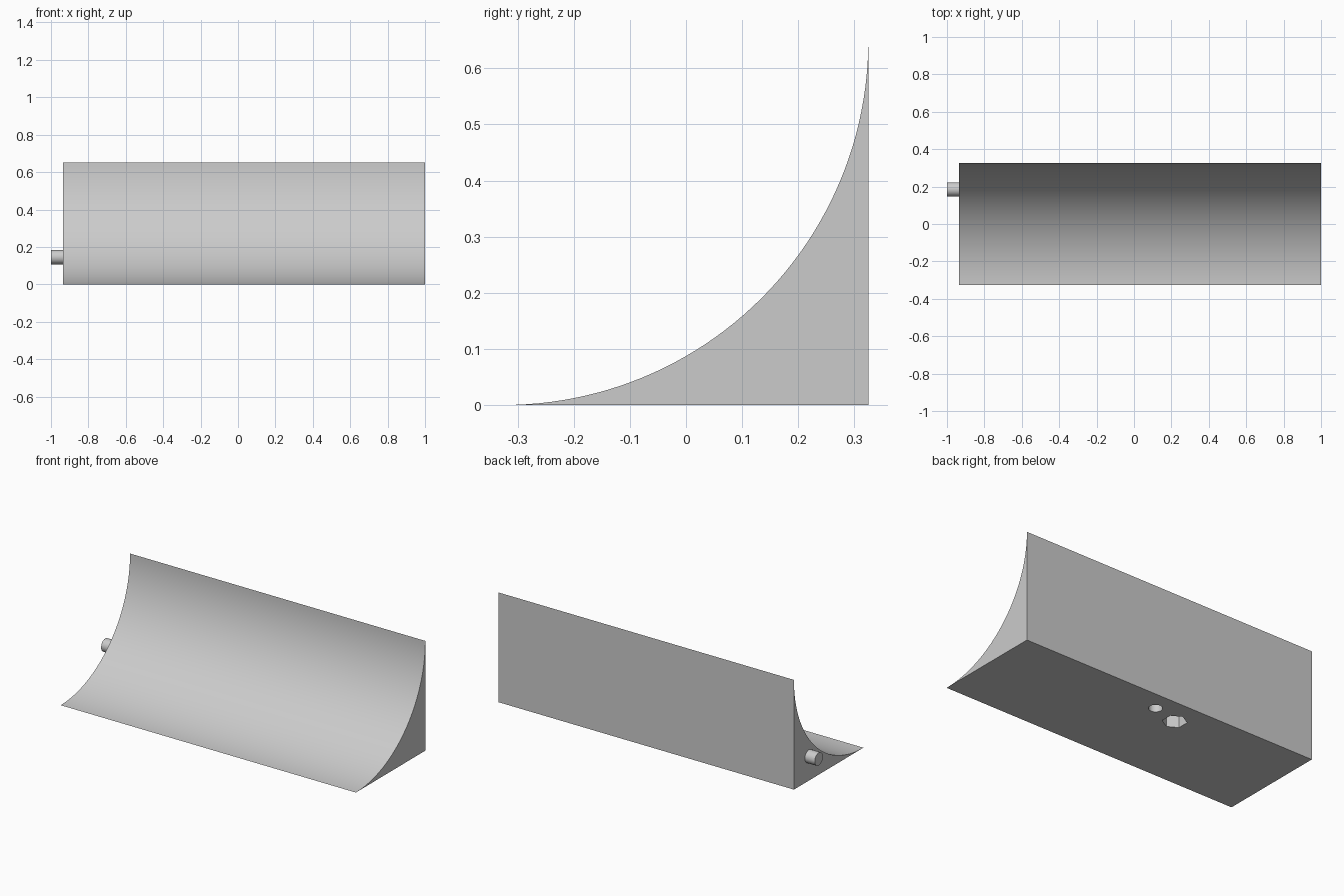
import bpy, bmesh, math
from mathutils import Matrix

cube = bpy.data.objects.get("Cube")
if cube:
    bpy.data.objects.remove(cube, do_unlink=True)

HALF = 0.325               # half of the depth
R = 2 * HALF               # radius of the concave face
X0, X1 = -0.935, 1.0       # ends of the body
ARC_STEPS = 48

grey = bpy.data.materials.new("light_grey")
grey.use_nodes = True
COLOUR = (0.6, 0.6, 0.6, 1)
grey.diffuse_color = COLOUR
grey.node_tree.nodes["Principled BSDF"].inputs["Base Color"].default_value = COLOUR


def finish(bm, name):
    bmesh.ops.recalc_face_normals(bm, faces=bm.faces)
    mesh = bpy.data.meshes.new(name)
    bm.to_mesh(mesh)
    bm.free()
    mesh.materials.append(grey)
    obj = bpy.data.objects.new(name, mesh)
    bpy.context.collection.objects.link(obj)
    return obj


def cylinder(name, sides, radius, length, matrix):
    bm = bmesh.new()
    bmesh.ops.create_cone(bm, cap_ends=True, segments=sides, radius1=radius,
                          radius2=radius, depth=length, matrix=matrix)
    return finish(bm, name)


def activate(obj):
    bpy.ops.object.select_all(action='DESELECT')
    obj.select_set(True)
    bpy.context.view_layer.objects.active = obj


# Body: quarter-round cove profile extruded along x
bm = bmesh.new()
profile = [(HALF, 0)]
for i in range(ARC_STEPS + 1):
    a = math.pi / 2 * i / ARC_STEPS
    profile.append((-HALF + R * math.sin(a), R - R * math.cos(a)))
end = bm.faces.new([bm.verts.new((X0, y, z)) for y, z in profile])
ext = bmesh.ops.extrude_face_region(bm, geom=[end], use_keep_orig=True)
moved = [v for v in ext["geom"] if isinstance(v, bmesh.types.BMVert)]
bmesh.ops.translate(bm, verts=moved, vec=(X1 - X0, 0, 0))
body = finish(bm, "cove_body")

# Blind holes in the underside: a round pin hole and a hexagonal nut pocket
DEPTH = 0.1
turn = Matrix.Rotation(math.radians(30), 4, 'Z')
round_cutter = cylinder("pin_hole_cutter", 32, 0.037, 2 * DEPTH,
                        Matrix.Translation((0.03, 0.21, 0)))
hex_cutter = cylinder("nut_pocket_cutter", 6, 0.066, 2 * DEPTH,
                      Matrix.Translation((-0.135, 0.168, 0)))
# Point two corners of the pocket front and back
centre = Matrix.Translation((-0.135, 0.168, 0))
if max(v.co.y for v in hex_cutter.data.vertices) < 0.168 + 0.06:
    hex_cutter.data.transform(centre @ turn @ centre.inverted())

activate(body)
for cutter in (round_cutter, hex_cutter):
    cutter.hide_render = True
    mod = body.modifiers.new(cutter.name, 'BOOLEAN')
    mod.operation = 'DIFFERENCE'
    mod.solver = 'EXACT'
    mod.object = cutter
    bpy.ops.object.modifier_apply(modifier=mod.name)
    bpy.data.objects.remove(cutter, do_unlink=True)

# Locating peg on the -x end
PEG_IN = 0.02
peg = cylinder("end_peg", 32, 0.038, X0 + PEG_IN + 1,
               Matrix.Translation(((X0 + PEG_IN - 1) / 2, 0.185, 0.145))
               @ Matrix.Rotation(math.pi / 2, 4, 'Y'))

for obj in (body, peg):
    activate(obj)
    bpy.ops.object.shade_smooth_by_angle(angle=math.radians(30))
